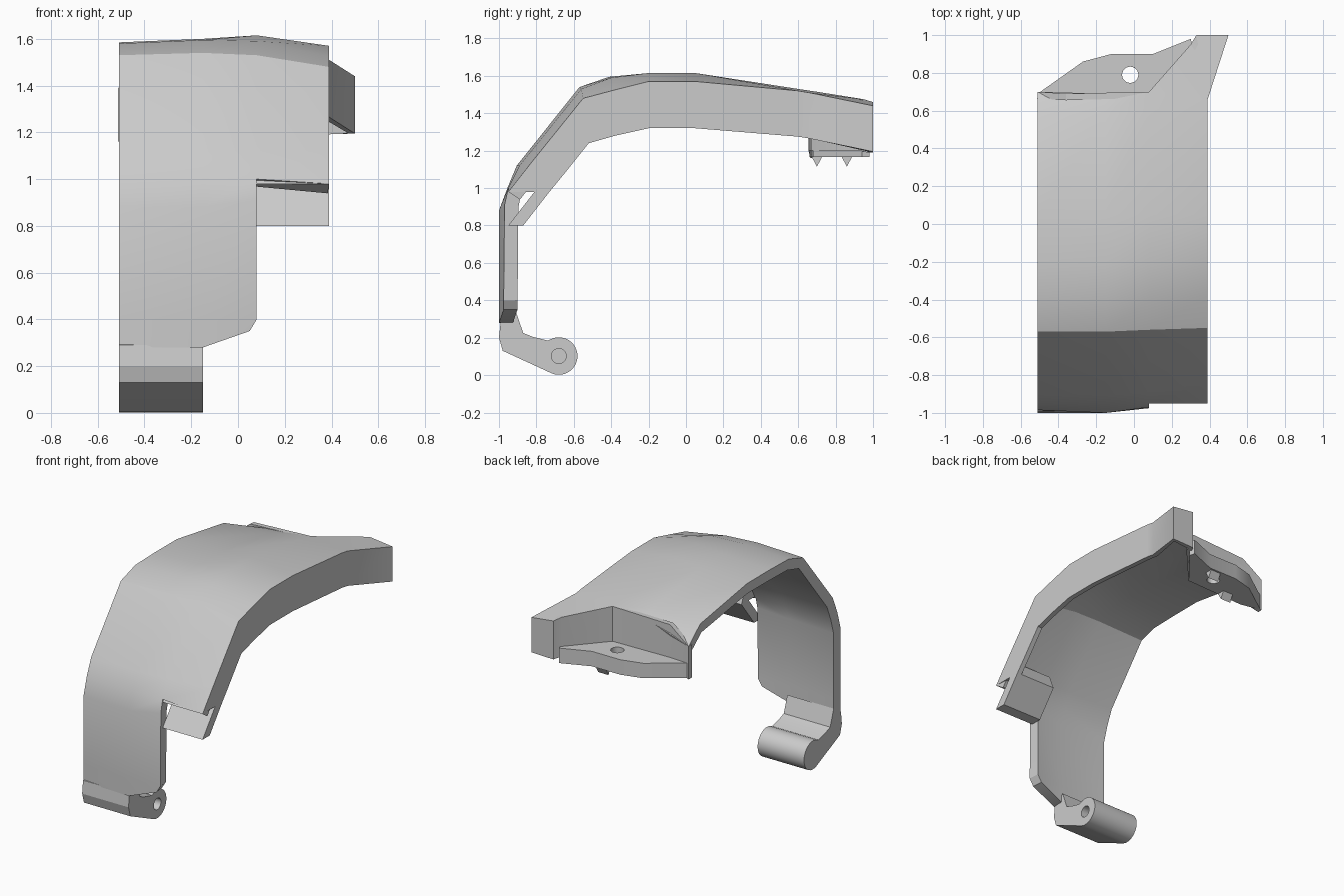
import bpy, bmesh, math
from mathutils import Matrix, Vector

cube = bpy.data.objects.get("Cube")
if cube:
    bpy.data.objects.remove(cube, do_unlink=True)

grey = bpy.data.materials.new("plain grey")
grey.use_nodes = True
grey.diffuse_color = (0.6, 0.6, 0.6, 1)
grey.node_tree.nodes["Principled BSDF"].inputs["Base Color"].default_value = (0.6, 0.6, 0.6, 1)


def make(name, verts, faces):
    mesh = bpy.data.meshes.new(name)
    mesh.from_pydata(verts, [], faces)
    mesh.materials.append(grey)
    obj = bpy.data.objects.new(name, mesh)
    bpy.context.collection.objects.link(obj)
    return obj


def finish(obj):
    """Apply modifiers, then smooth all but the clear creases."""
    bpy.ops.object.select_all(action='DESELECT')
    bpy.context.view_layer.objects.active = obj
    obj.select_set(True)
    for mod in list(obj.modifiers):
        bpy.ops.object.modifier_apply(modifier=mod.name)
    bpy.ops.object.shade_smooth_by_angle(angle=math.radians(22))


def sheet(name, rows, thickness, extra=None):
    """Loft a grid of points (None = gap) and thicken it inward."""
    verts, ids, faces = [], {}, []
    for r, row in enumerate(rows):
        for c, p in enumerate(row):
            if p:
                ids[r, c] = len(verts)
                verts.append(p)
    for r in range(len(rows) - 1):
        for c in range(len(rows[0]) - 1):
            quad = [(r, c), (r, c + 1), (r + 1, c + 1), (r + 1, c)]
            if all(q in ids for q in quad):
                faces.append([ids[q] for q in quad])
    if extra:
        n = len(verts)
        verts += extra
        last = len(rows) - 1
        faces.append([ids[last, 2], ids[last, 3]] + list(range(n, n + len(extra))))
    obj = make(name, verts, faces)
    mod = obj.modifiers.new("thickness", 'SOLIDIFY')
    mod.thickness, mod.offset = thickness, -1
    finish(obj)
    return obj


def prism(name, outline, place, low, high):
    """Extrude a 2D outline; place(u, v, t) gives the 3D point."""
    n = len(outline)
    verts = [place(u, v, t) for t in (low, high) for u, v in outline]
    faces = [list(range(n)), list(range(n, 2 * n))]
    faces += [[i, (i + 1) % n, (i + 1) % n + n, i + n] for i in range(n)]
    obj = make(name, verts, faces)
    bm = bmesh.new()
    bm.from_mesh(obj.data)
    bmesh.ops.recalc_face_normals(bm, faces=bm.faces)
    bm.to_mesh(obj.data)
    bm.free()
    return obj


def drill(obj, centre, radius, depth, rotation):
    """Cut a round hole with a temporary cutter."""
    bm = bmesh.new()
    bmesh.ops.create_cone(bm, cap_ends=True, segments=24, radius1=radius, radius2=radius,
                          depth=depth, matrix=Matrix.Translation(centre) @ rotation)
    cutter = make("hole_cutter", [], [])
    bm.to_mesh(cutter.data)
    bm.free()
    cutter.hide_render = True
    mod = obj.modifiers.new("hole", 'BOOLEAN')
    mod.object, mod.operation, mod.solver = cutter, 'DIFFERENCE', 'EXACT'
    finish(obj)
    bpy.data.objects.remove(cutter, do_unlink=True)


def along_x(y, z, x):
    return (x, y, z)


def along_z(x, y, z):
    return (x, y, z)


# Curved cover: (y, z) of four lengthwise lines, from the leg up and over
A, B, C, D = -0.51, -0.15, 0.08, 0.39
stations = [
    ((-.985, .28), (-1, .28), (-.975, .35), None),
    ((-.985, .40), (-1, .40), (-.975, .40), None),
    ((-.985, .88), (-1, .88), (-.97, .91), None),
    ((-.95, 1.0), (-.955, 1.0), (-.95, 1.0), (-.95, .98)),
    ((-.90, 1.12), (-.905, 1.12), (-.89, 1.12), (-.84, 1.12)),
    ((-.57, 1.53), (-.57, 1.54), (-.56, 1.53), (-.55, 1.48)),
    ((-.41, 1.58), (-.41, 1.595), (-.40, 1.59), (-.38, 1.525)),
    ((-.20, 1.585), (-.20, 1.6), (-.20, 1.615), (-.20, 1.57)),
    ((.05, 1.585), (.05, 1.6), (.05, 1.615), (.05, 1.57)),
    ((.57, 1.50), (.58, 1.52), (.60, 1.53), (.60, 1.52)),
    ((.70, 1.39), (.69, 1.50), (.70, 1.515), (.66, 1.51)),
]
rows = [[p and (x, *p) for x, p in zip((A, B, C, D), s)] for s in stations]
rows[0][2] = (0.05, -.975, .35)
tip = [(.5, 1, 1.44), (.33, 1, 1.46), (.30, .95, 1.475)]
sheet("curved_cover", rows, 0.075, tip)

# Side flange and back wall, one strip hanging from the cover's edge
side_low = [(-.73, .98), (-.64, 1.09), (-.52, 1.24), (-.38, 1.28),
            (-.20, 1.32), (.05, 1.32), (.60, 1.275), (.66, 1.265)]
rim = [[(D, y, z), row[3]] for (y, z), row in zip(side_low, rows[3:])]
back_low = [1.195, 1.19, 1.2, 1.2, 1.2, 1.16]
back_top = tip + [rows[-1][2], (-.36, .69, 1.5), rows[-1][0]]
rim += [[(t[0], t[1], z), t] for t, z in zip(back_top, back_low)]
verts = [p for pair in rim for p in pair]
faces = [[2 * i, 2 * i + 2, 2 * i + 3, 2 * i + 1] for i in range(len(rim) - 1)]
wall = make("side_and_back_wall", verts, faces)
solid = wall.modifiers.new("thickness", 'SOLIDIFY')
solid.thickness, solid.offset = 0.035, -1
finish(wall)

# Notched lip under the front of the cover
lip = prism("front_lip", [(-.95, .98), (-.81, .98), (-.95, .80), (-.87, .80),
                          (-.73, .98), (-.77, 1.08), (-.86, 1.09)], along_x, C, D)
finish(lip)

# Hinge foot with a round eye
arc = [(-.68 + .1 * math.cos(a), .102 + .1 * math.sin(a))
       for a in (math.radians(-112 + i * 10) for i in range(23))]
foot = prism("hinge_foot", [(-.99, .29), (-1, .20), (-.98, .13)] + arc +
             [(-.74, .185), (-.82, .205), (-.87, .225), (-.91, .34)], along_x, A, B)
drill(foot, Vector((B, -.68, .102)), 0.04, 0.4, Matrix.Rotation(math.pi / 2, 4, 'Y'))

# Rear mounting shelf with a bolt hole
shelf = prism("rear_shelf", [(A, .69), (-.27, .86), (-.12, .90), (.10, .90), (.30, .98),
                             (.31, .94), (.10, .68), (-.36, .66)], along_z, 1.165, 1.27)
drill(shelf, Vector((-.02, .79, 1.2)), 0.043, 0.5, Matrix.Identity(4))

# Small pegs under the shelf
for i, (x, y) in enumerate([(-.2, .70), (.04, .86)]):
    peg = prism(f"shelf_peg_{i + 1}", [(y - .035, 1.18), (y + .035, 1.18), (y, 1.115)],
                along_x, x - .04, x + .04)
    finish(peg)
